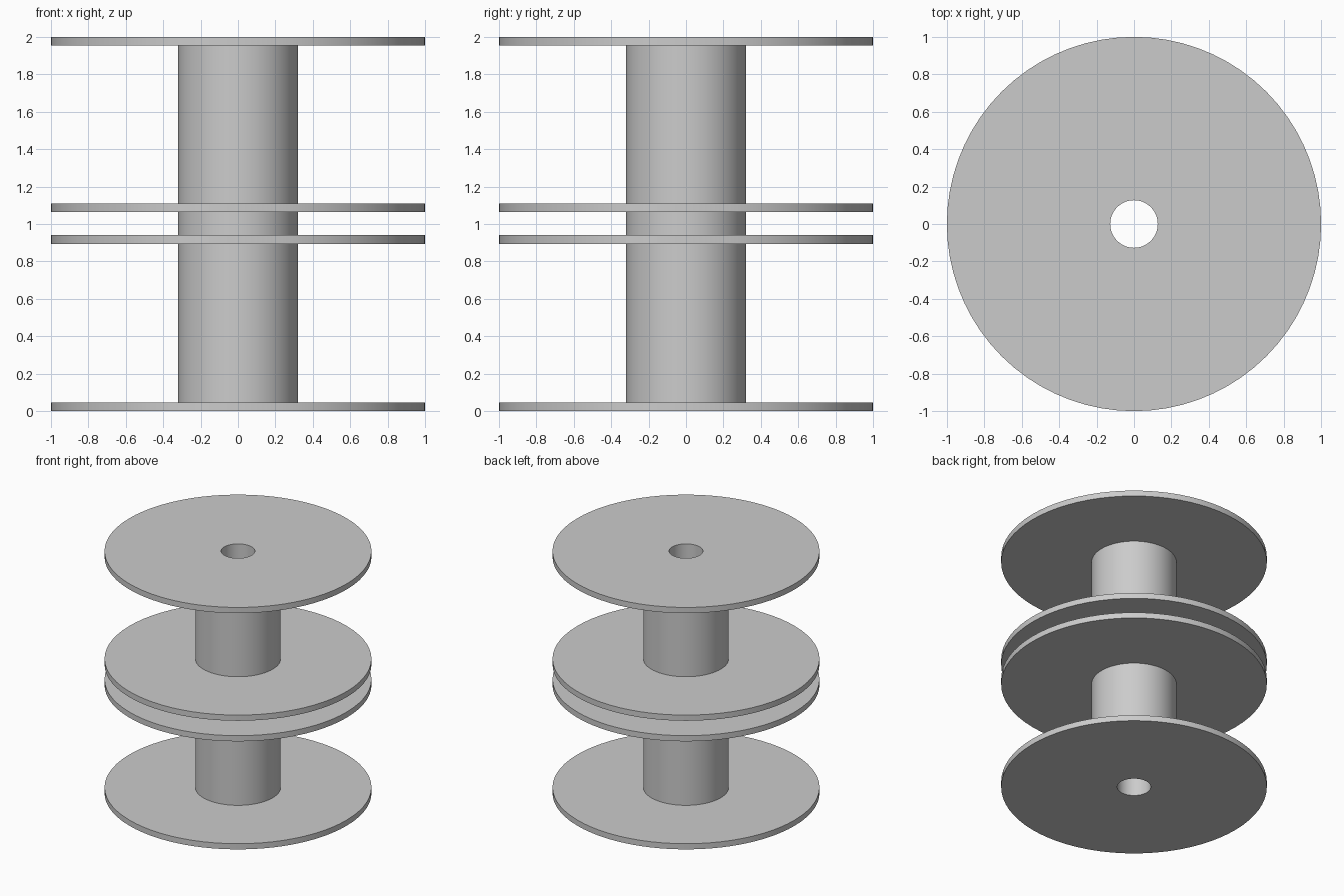
import bpy
import bmesh
from math import pi, radians

default_cube = bpy.data.objects.get("Cube")
if default_cube:
    bpy.data.objects.remove(default_cube, do_unlink=True)

SEGMENTS = 72
FLANGE_R, CORE_R, BORE_R = 1.0, 0.32, 0.127
THICK = 0.047
FLANGE_BOTTOMS = (0.0, 0.893, 1.063, 2.0 - THICK)


def make_material(name, color):
    mat = bpy.data.materials.new(name)
    mat.use_nodes = True
    mat.diffuse_color = color
    mat.node_tree.nodes["Principled BSDF"].inputs["Base Color"].default_value = color
    return mat


def lathe(name, profile, mat):
    """Revolve a closed (radius, height) profile around the z axis."""
    bm = bmesh.new()
    verts = [bm.verts.new((r, 0, z)) for r, z in profile]
    edges = [bm.edges.new((a, b)) for a, b in zip(verts, verts[1:] + verts[:1])]
    bmesh.ops.spin(bm, geom=verts + edges, cent=(0, 0, 0), axis=(0, 0, 1),
                   angle=2 * pi, steps=SEGMENTS, use_merge=True)
    bmesh.ops.remove_doubles(bm, verts=bm.verts, dist=0.0001)
    bmesh.ops.recalc_face_normals(bm, faces=bm.faces)
    mesh = bpy.data.meshes.new(name)
    bm.to_mesh(mesh)
    bm.free()
    mesh.materials.append(mat)
    obj = bpy.data.objects.new(name, mesh)
    bpy.context.collection.objects.link(obj)
    bpy.ops.object.select_all(action="DESELECT")
    obj.select_set(True)
    bpy.context.view_layer.objects.active = obj
    bpy.ops.object.shade_smooth_by_angle(angle=radians(30))
    return obj


grey = make_material("light_grey", (0.6, 0.6, 0.6, 1.0))

# Outline of the core with its four flanges, from bottom to top
outline = []
for i, z in enumerate(FLANGE_BOTTOMS):
    top = z + THICK
    if i > 0:
        outline.append((CORE_R, z))
    outline += [(FLANGE_R, z), (FLANGE_R, top)]
    if i < len(FLANGE_BOTTOMS) - 1:
        outline.append((CORE_R, top))

# Close the outline along the through bore
outline += [(BORE_R, 2.0), (BORE_R, 0.0)]
lathe("double_spool", outline, grey)
